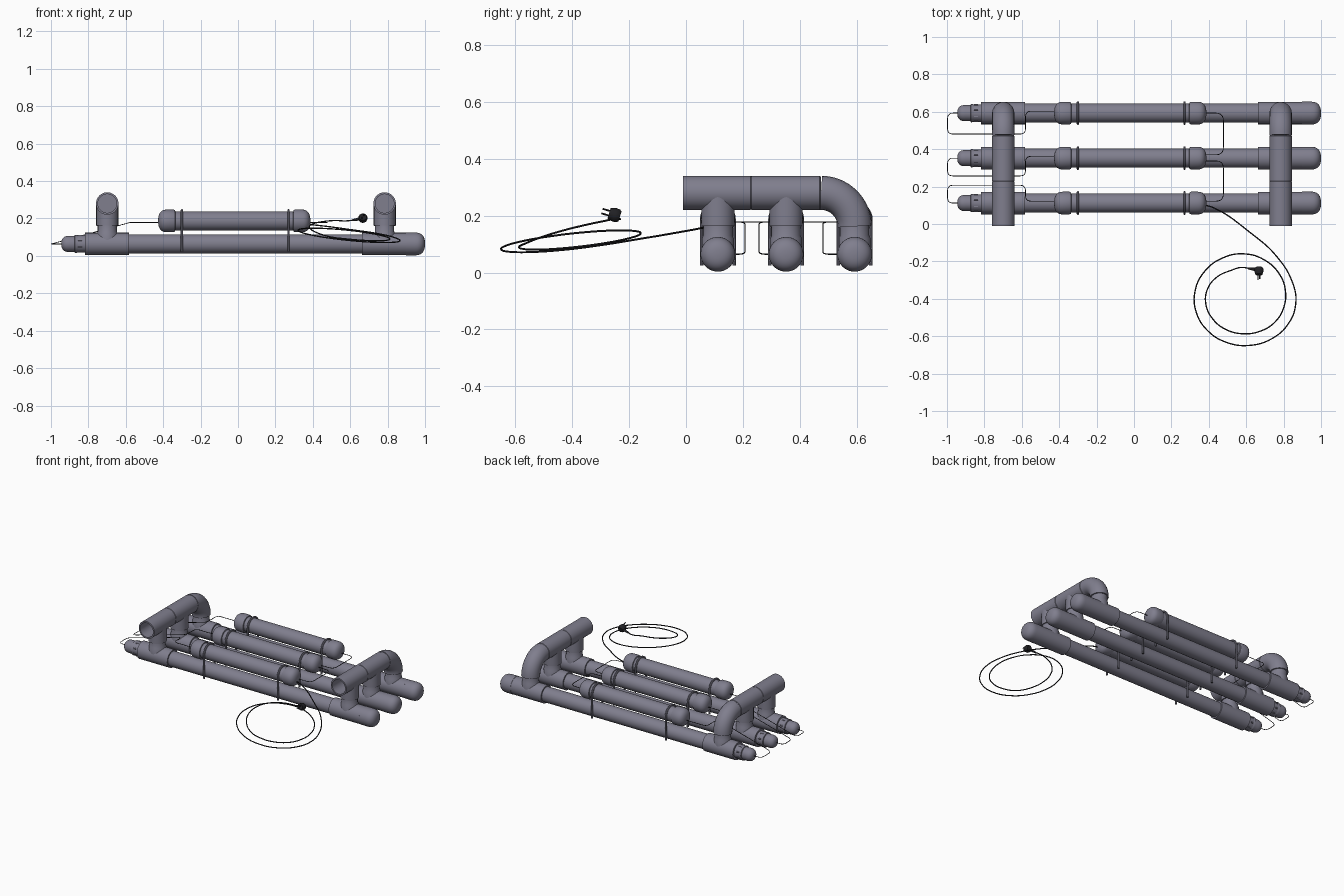
import bpy, bmesh, math
from mathutils import Vector

if "Cube" in bpy.data.objects:
    bpy.data.objects.remove(bpy.data.objects["Cube"])

ROWS = (0.112, 0.352, 0.593)      # y of the three tube rows
LOW, UP, HEAD = 0.064, 0.187, 0.28   # z of lower tubes, upper tubes, headers
SIDES = (("left", -0.699), ("right", 0.784))   # x of the two headers


def material(name, color):
    m = bpy.data.materials.new(name)
    m.diffuse_color = (*color, 1)
    m.use_nodes = True
    m.node_tree.nodes["Principled BSDF"].inputs["Base Color"].default_value = m.diffuse_color
    return m


PLASTIC = material("grey_plastic", (0.215, 0.21, 0.27))
BLACK = material("black_rubber", (0.015, 0.015, 0.018))


def finish(ob, mat):
    ob.data.materials.clear()
    ob.data.materials.append(mat)
    bpy.ops.object.select_all(action='DESELECT')
    ob.select_set(True)
    bpy.context.view_layer.objects.active = ob
    bpy.ops.object.shade_smooth_by_angle(angle=math.radians(35))


def lathe(name, profile, origin, axis, n=40, mat=PLASTIC, top=True):
    """Revolve (distance along axis, radius) pairs around an axis."""
    q = Vector((0, 0, 1)).rotation_difference(Vector(axis).normalized())
    o = Vector(origin)
    bm = bmesh.new()
    rings = []
    for d, r in profile:
        rings.append([bm.verts.new(o + q @ Vector((r * math.cos(2 * math.pi * i / n),
                      r * math.sin(2 * math.pi * i / n), d))) for i in range(n)])
    for a, b in zip(rings, rings[1:]):
        for i in range(n):
            j = (i + 1) % n
            bm.faces.new((a[i], a[j], b[j], b[i]))
    bm.faces.new(rings[0][::-1])
    if top:
        bm.faces.new(rings[-1])
    bmesh.ops.recalc_face_normals(bm, faces=bm.faces)
    me = bpy.data.meshes.new(name)
    bm.to_mesh(me)
    bm.free()
    ob = bpy.data.objects.new(name, me)
    bpy.context.collection.objects.link(ob)
    finish(ob, mat)
    return ob


def sweep(name, pts, radius, res=3, kind='POLY', mat=PLASTIC):
    """Round bar along a path, converted to a mesh."""
    cu = bpy.data.curves.new(name, 'CURVE')
    cu.dimensions = '3D'
    cu.bevel_depth = radius
    cu.bevel_resolution = res
    cu.use_fill_caps = True
    cu.resolution_u = 6
    sp = cu.splines.new(kind)
    if kind == 'POLY':
        sp.points.add(len(pts) - 1)
        for p, c in zip(sp.points, pts):
            p.co = (*c, 1)
    else:
        sp.bezier_points.add(len(pts) - 1)
        for p, c in zip(sp.bezier_points, pts):
            p.co = c
            p.handle_left_type = p.handle_right_type = 'AUTO'
    ob = bpy.data.objects.new(name, cu)
    bpy.context.collection.objects.link(ob)
    bpy.ops.object.select_all(action='DESELECT')
    ob.select_set(True)
    bpy.context.view_layer.objects.active = ob
    bpy.ops.object.convert(target='MESH')
    finish(bpy.context.view_layer.objects.active, mat)


def fillet(pts, r):
    """Round the corners of a polyline."""
    pts = [Vector(p) for p in pts]
    out = [pts[0]]
    for a, b, c in zip(pts, pts[1:], pts[2:]):
        ra = min(r, (a - b).length * 0.49, (c - b).length * 0.49)
        s, e = b + (a - b).normalized() * ra, b + (c - b).normalized() * ra
        out += [s * (1 - t) ** 2 + b * 2 * t * (1 - t) + e * t * t
                for t in (0, .2, .4, .6, .8, 1)]
    return out + [pts[-1]]


def dome(d0, d1, r, p=0.8):
    """Slightly squared dome profile from radius r at d0 to the tip at d1."""
    return [(d0 + (d1 - d0) * math.sin(a) ** p, max(max(math.cos(a), 0) ** p * r, 0.001))
            for a in [i * math.pi / 20 for i in range(11)]]


X, Y, Z = (1, 0, 0), (0, 1, 0), (0, 0, 1)

for k, y in enumerate(ROWS, 1):
    # Lower tube with end tees, cap and cable gland
    lathe(f"lower_tube_{k}", [(-0.6, 0.051), (0.68, 0.051)], (0, y, LOW), X)
    lathe(f"left_tee_{k}", [(-0.818, 0.05), (-0.818, 0.06), (-0.583, 0.06), (-0.583, 0.05)],
          (0, y, LOW), X)
    lathe(f"right_tee_{k}", [(0.663, 0.05), (0.663, 0.06), (0.9, 0.06), (0.9, 0.05)],
          (0, y, LOW), X)
    lathe(f"right_end_cap_{k}", [(0.89, 0.05), (0.898, 0.061)] + dome(0.945, 1.0, 0.061),
          (0, y, LOW), X)
    lathe(f"gland_collar_{k}", [(0.81, 0.047), (0.868, 0.047), (0.87, 0.04)],
          (0, y, LOW), (-1, 0, 0))
    lathe(f"gland_cap_{k}", [(0.85, 0.044), (0.865, 0.049), (0.872, 0.049), (0.874, 0.043),
          (0.90, 0.043)] + dome(0.902, 0.945, 0.043), (0, y, LOW), (-1, 0, 0))
    for i in range(8):
        a = (i + 0.5) * math.pi / 4
        c, s = math.cos(a) * 0.047, math.sin(a) * 0.047
        sweep(f"gland_rib_{k}_{i}", [(-0.855, y + c, LOW + s), (-0.835, y + c, LOW + s)], 0.004, 1)

    # Upper tube with domed end caps
    lathe(f"upper_tube_{k}", [(-0.36, 0.051), (0.32, 0.051)], (0, y, UP), X)
    for side, sx in (("left", -1), ("right", 1)):
        lathe(f"upper_cap_{side}_{k}", [(0.315, 0.05), (0.317, 0.057), (0.325, 0.0605)]
              + dome(0.36, 0.407, 0.0605), (-0.02, y, UP), (sx, 0, 0))

    # U-shaped clamps hanging over both tubes
    for side, x in (("left", -0.30), ("right", 0.27)):
        arch = [(x, y + 0.057 * math.cos(a), UP + 0.057 * math.sin(a))
                for a in [i * math.pi / 16 for i in range(17)]]
        sweep(f"clamp_{side}_{k}", [(x, y + 0.057, 0.024)] + arch + [(x, y - 0.057, 0.024)], 0.0065)

    # Thin wire from gland to upper tube
    w = y + (0.095 if k == 1 else -0.095 if k == 2 else -0.112)
    sweep(f"gland_wire_{k}", fillet([(-0.93, y, LOW), (-0.997, y, LOW), (-0.997, w, LOW),
          (-0.58, w, 0.178), (-0.58, y + 0.01, 0.178), (-0.41, y + 0.01, 0.178)], 0.03),
          0.002, 2, mat=BLACK)

    # Necks joining lower tees to headers, and saddle-topped header branches
    for side, x in SIDES:
        lathe(f"neck_{side}_{k}", [(0.064, 0.056), (0.12, 0.056), (0.13, 0.051), (0.175, 0.051)],
              (x, y, 0), Z)
        if k < 3:
            ob = lathe(f"header_branch_{side}_{k}", [(0.163, 0.045), (0.163, 0.058), (0.3, 0.058)],
                       (x, y, 0), Z, top=False)
            for v in ob.data.vertices:
                if v.co.z > 0.29:
                    v.co.z = HEAD + 0.003 - math.sqrt(0.0036 - (v.co.x - x) ** 2)

# Header pipes, open at the front, with elbow at the back
for side, x in SIDES:
    lathe(f"header_{side}", [(0.465, 0.05), (-0.010, 0.05), (-0.010, 0.06), (0.227, 0.06),
          (0.229, 0.058), (0.231, 0.06), (0.470, 0.06), (0.472, 0.058), (0.475, 0.058)],
          (x, 0, HEAD), Y)
    bend = [(x, 0.475 + 0.118 * math.sin(a), HEAD - 0.118 + 0.118 * math.cos(a))
            for a in [i * math.pi / 28 for i in range(15)]]
    sweep(f"elbow_{side}", bend, 0.06, 8)

# Wires linking neighbouring upper tubes
for k, (a, b) in enumerate(((0.593, 0.37), (0.337, 0.122)), 1):
    sweep(f"link_wire_{k}", fillet([(0.37, a, 0.178), (0.478, a, 0.178), (0.478, b, 0.178),
          (0.37, b, 0.178)], 0.04), 0.002, 2, mat=BLACK)

# Power cable: lead-in, then a tilted spiral of two turns rising to the plug
pts = [(0.36, 0.105, 0.17), (0.43, 0.085, 0.163), (0.62, -0.045, 0.138), (0.76, -0.17, 0.117)]
for i in range(25):
    t = i / 24
    deg = 20 - 630 * t
    a = math.radians(deg)
    s = min(max((-deg - 250) / 130, 0), 1)
    s = s * s * (3 - 2 * s)
    lift = max(0, (t - 0.8) / 0.2)
    px = 0.594 + (0.272 - 0.060 * s) * math.cos(a)
    py = -0.403 + (0.247 - 0.063 * s - 0.018 * lift) * math.sin(a)
    pts.append((px, py, 0.110 - 0.10 * (px - 0.594) + 0.11 * (py + 0.4) + 0.055 * lift))
pts += [(0.575, -0.232, 0.187), (0.625, -0.24, 0.192)]
sweep("power_cable", pts, 0.0035, 2, 'BEZIER', BLACK)

# Angled plug with strain relief and two pins
lathe("plug_strain_relief", [(0, 0.005), (0.03, 0.008), (0.05, 0.012)], (0.61, -0.238, 0.190),
      (1, -0.12, 0.2), 16, BLACK)
axis = Vector((0.0, -1, 0.3)).normalized()
c = Vector((0.668, -0.232, 0.197))
lathe("plug_body", [(0, 0.018), (0.006, 0.023), (0.02, 0.025), (0.036, 0.020), (0.04, 0.019)],
      c, axis, 24, BLACK)
side = Vector((0.5, 0.25, 0.83)).normalized()
for i, s in enumerate((-1, 1), 1):
    p = c + side * 0.0095 * s
    sweep(f"plug_pin_{i}", [p + axis * 0.035, p + axis * 0.066], 0.0032, 2, mat=BLACK)
